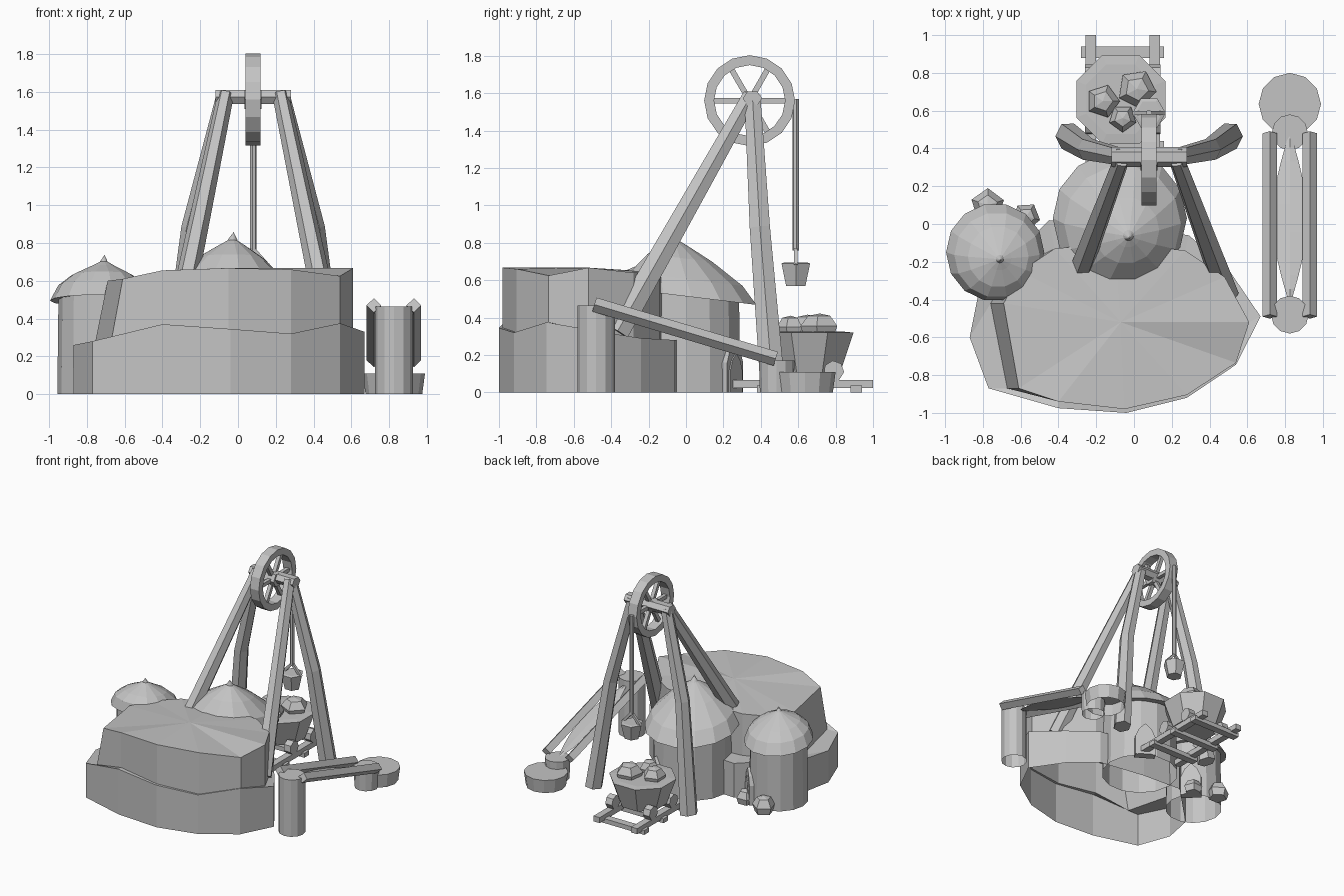
import bpy, bmesh
from math import sin, cos, pi, radians
from mathutils import Vector as V

cube = bpy.data.objects.get("Cube")
if cube:
    bpy.data.objects.remove(cube, do_unlink=True)

grey = bpy.data.materials.new("stone grey")
grey.use_nodes = True
COL = (0.55, 0.55, 0.55, 1)
grey.diffuse_color = COL
grey.node_tree.nodes["Principled BSDF"].inputs["Base Color"].default_value = COL


def loft(name, rings, start=True, end=True, loop=False):
    """Skin a list of equal-length rings, with optional end caps."""
    bm = bmesh.new()
    vs = [[bm.verts.new(p) for p in ring] for ring in rings]
    n = len(vs[0])
    pairs = list(zip(vs, vs[1:])) + ([(vs[-1], vs[0])] if loop else [])
    for a, b in pairs:
        for i in range(n):
            j = (i + 1) % n
            bm.faces.new((a[i], a[j], b[j], b[i]))
    if start and not loop:
        bm.faces.new(vs[0][::-1])
    if end and not loop:
        bm.faces.new(vs[-1])
    bmesh.ops.remove_doubles(bm, verts=bm.verts, dist=0.0005)
    bmesh.ops.recalc_face_normals(bm, faces=bm.faces)
    me = bpy.data.meshes.new(name)
    bm.to_mesh(me)
    bm.free()
    me.materials.append(grey)
    ob = bpy.data.objects.new(name, me)
    bpy.context.collection.objects.link(ob)
    return ob


def lathe(name, c, profile, sides, turn=0.0, start=True, end=True, lean=(0, 0), tilt=0.0):
    """Turned part from (radius, height) pairs; it may lean and tilt."""
    rings = []
    for r, h in profile:
        ring = []
        for i in range(sides):
            a = turn + 2 * pi * i / sides
            x, y = r * cos(a), r * sin(a)
            ring.append((c[0] + x + lean[0] * h, c[1] + y + lean[1] * h, c[2] + h - tilt * y))
        rings.append(ring)
    return loft(name, rings, start, end)


def beam(name, pts, w, d, side=(1, 0, 0), sides=4, turn=pi / 4, taper=1.0):
    """Bar of width w and depth d swept along a path, scaled to taper at its end."""
    pts = [V(p) for p in pts]
    rings = []
    for i, p in enumerate(pts):
        t = (pts[min(i + 1, len(pts) - 1)] - pts[max(i - 1, 0)]).normalized()
        s = V(side)
        s = (s - t * s.dot(t)).normalized()
        u = t.cross(s)
        k = (1 + (taper - 1) * i / (len(pts) - 1)) / cos(pi / sides) / 2
        angles = [turn + 2 * pi * j / sides for j in range(sides)]
        rings.append([p + s * cos(a) * w * k + u * sin(a) * d * k for a in angles])
    return loft(name, rings)


# Two-tier rock mound: lower outline, then upper outline (x, y, top height)
LOWER = [(-.87, -.6, .26), (-.77, -.87, .28), (-.4, -.975, .37), (-.04, -1, .345),
         (.28, -.92, .32), (.54, -.745, .375), (.67, -.49, .33), (.5, -.24, .29),
         (.29, -.06, .28), (-.1, 0, .28), (-.45, .02, .28), (-.82, -.35, .27)]
UPPER = [(-.69, -.42, .6), (-.61, -.87, .61), (-.4, -.94, .655), (-.05, -.98, .667),
         (.28, -.905, .66), (.54, -.735, .625), (.61, -.52, .667), (.48, -.28, .64),
         (.27, -.14, .64), (-.1, -.1, .64), (-.42, -.13, .62), (-.6, -.25, .6)]
foot = [(x * (1.1 if x < -.5 else 1), y, l[2]) for (x, y, z), l in zip(UPPER, LOWER)]
loft("rock_mound", [[(x, y, 0) for x, y, z in LOWER], LOWER, foot, UPPER,
                    [(-.07, -.52, .667)] * len(UPPER)], start=False, end=False)

# Huts: open wall cylinder, pointed leaning roof, arched doorway turned to the back left
MAIN_ROOF = [(.78, .03), (1, 0), (.87, .27), (.5, .59), (.2, .78), (.08, .85), (0, .98)]
SIDE_ROOF = [(.78, .03), (1, 0), (.87, .31), (.62, .52), (.25, .7), (.08, .79), (0, .93)]
ARCH = [(-.08, 0), (.08, 0), (.08, .16), (.05, .23), (0, .28), (-.05, .23), (-.08, .16)]


def hut(name, x, y, wall_r, wall_h, roof_c, roof_r, profile, lean, facing):
    lathe(name + "_wall", (x, y, 0), [(wall_r * 1.03, 0), (wall_r, wall_h)], 14, start=False, end=False)
    lathe(name + "_roof", roof_c, [(r * roof_r, h * roof_r) for r, h in profile], 14,
          start=False, end=False, lean=lean, tilt=.12)
    a = radians(facing)
    out, across = V((cos(a), sin(a), 0)), V((-sin(a), cos(a), 0))
    for part, size, depth in (("_door_frame", 1, .02), ("_door", .75, .028)):
        rings = [[V((x, y, h * size)) + out * (wall_r + o) + across * u * size for u, h in ARCH]
                 for o in (-.04, depth)]
        loft(name + part, rings)


hut("main_hut", -.06, 0, .29, .56, (-.075, .03, .51), .355, MAIN_ROOF, (.15, -.3), 58)
hut("side_hut", -.735, -.15, .215, .54, (-.735, -.15, .495), .26, SIDE_ROOF, (.12, -.17), 45)


# Chunky boulders
def boulder(name, x, y, z, r, h, turn):
    lathe(name, (x, y, z), [(r * .8, 0), (r, h * .45), (r * .6, h * .9), (0, h)], 5, turn, end=False)


boulder("ground_boulder_1", -.775, .1, 0, .09, .13, .3)
boulder("ground_boulder_2", -.57, .04, 0, .075, .11, 1.0)

# Headframe: straight front legs, bent rear legs, mirrored about the wheel
MID, AXLE_Y, AXLE_Z = .08, .34, 1.56
for label, s in (("right", -1), ("left", 1)):
    beam(label + "_front_leg", [(MID + s * .145, .345, 1.585), (MID + s * .41, -.37, .32)],
         .075, .085, sides=6, turn=0, taper=1.5)
    beam(label + "_rear_leg", [(MID + s * .15, .355, 1.585), (MID + s * .325, .395, .88),
                               (MID + s * .43, .465, .012)], .075, .085, sides=6, turn=0, taper=1.55)
beam("crossbar", [(MID - .2, .355, 1.572), (MID + .2, .355, 1.572)], .09, .075, (0, 1, 0), 6, 0)

# Pulley wheel: rim, hub and six spokes
rim = []
for i in range(16):
    a = 2 * pi * i / 16
    rim.append([(MID + dx, AXLE_Y + r * cos(a), AXLE_Z + r * sin(a))
                for dx, r in ((-.04, .19), (.04, .19), (.04, .243), (-.04, .243))])
loft("wheel_rim", rim, loop=True)
hub = V((MID, AXLE_Y, AXLE_Z))
beam("wheel_hub", [hub - V((.045, 0, 0)), hub + V((.045, 0, 0))], .1, .1, (0, 1, 0), 6, 0)
for i in range(3):
    a = radians(60 * i)
    d = V((0, cos(a), sin(a))) * .2
    beam("wheel_spoke_%d" % (i + 1), [hub - d, hub + d], .03, .03)

# Rope, bucket and its handle
ROPE_Y = .587
beam("rope", [(MID, ROPE_Y, 1.57), (MID, ROPE_Y, .76)], .03, .03, sides=6)
lathe("bucket", (MID, ROPE_Y, .57), [(.06, 0), (.088, .12), (.07, .125)], 6)
for s in (-1, 1):
    beam("bucket_handle", [(MID, ROPE_Y, .77), (MID + s * .08, ROPE_Y, .68)], .02, .02, (0, 1, 0))

# Rails and sleepers
CART_X, CART_Y = -.06, .66
for s in (-1, 1):
    beam("rail", [(CART_X + s * .17, .25, .045), (CART_X + s * .17, 1, .045)], .055, .045)
for y in (.41, .66, .91):
    beam("sleeper", [(CART_X - .22, y, .018), (CART_X + .22, y, .018)], .06, .036, (0, 1, 0))

# Ore cart with wheels and load
lathe("cart_body", (CART_X - .01, CART_Y, .11), [(.18, 0), (.255, .21), (.2, .215)], 8, pi / 8)
for s in (-1, 1):
    for y in (CART_Y - .13, CART_Y + .13):
        x = CART_X + s * .17
        beam("cart_wheel", [(x - .03, y, .115), (x + .03, y, .115)], .1, .1, (0, 1, 0), 7)
for i, (x, y, r) in enumerate([(-.165, .65, .09), (.015, .715, .105), (-.06, .56, .075)]):
    boulder("ore_%d" % (i + 1), x, y, .3, r, .08 + r * .4, i * 1.1)

# Sluice: post, sloping side rails, leaf of water, spout ring and basin
SX = .825
lathe("sluice_post", (SX, -.48, 0), [(.1, 0), (.1, .465)], 12, start=False)
for s in (-1, 1):
    beam("sluice_rail", [(SX + s * .106, -.49, .47), (SX + s * .106, .48, .18)], .055, .055, turn=0)
leaf = []
for i in range(13):
    t = i / 12
    w = .004 + .086 * sin(pi * t)
    y = -.42 + .9 * t
    z = .45 - .3 * (y + .49)
    leaf.append([(SX - w, y, z), (SX, y, z + .006), (SX + w, y, z), (SX, y, z - .004)])
loft("sluice_water", leaf)
lathe("spout_ring", (SX, .485, 0), [(.09, 0), (.095, .17)], 12, start=False)
lathe("basin", (SX, .635, 0), [(.15, 0), (.165, .11)], 12, start=False)
